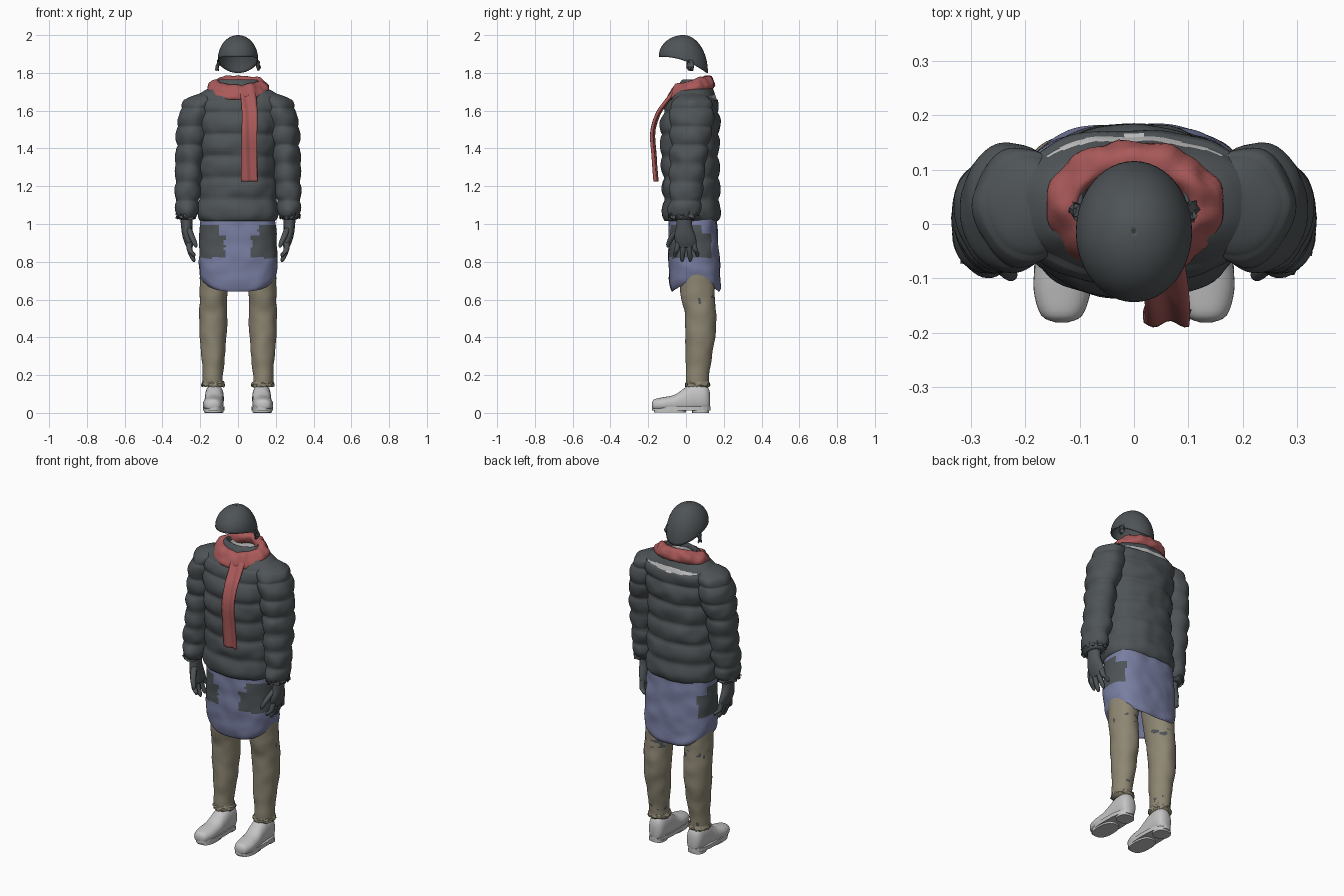
import bpy, bmesh, math, random
from mathutils import Vector, noise

random.seed(4)
cube = bpy.data.objects.get("Cube")
if cube:
    bpy.data.objects.remove(cube, do_unlink=True)


def material(name, *rgb):
    m = bpy.data.materials.new(name)
    m.use_nodes = True
    m.diffuse_color = (*rgb, 1)
    m.node_tree.nodes["Principled BSDF"].inputs["Base Color"].default_value = (*rgb, 1)
    return m


DARK = material("charcoal", .077, .088, .094)
BLUE = material("slate blue", .19, .21, .36)
TAN = material("khaki", .27, .24, .17)
RED = material("dusty red", .40, .10, .10)
PALE = material("pale grey", .55, .55, .55)


def grid(name, rows, cols, fn, mats, rule=None, wrap=True, caps=False, smooth=True, thick=0):
    """Surface from fn(u, v); u runs along the part, v runs around it."""
    bm = bmesh.new()
    n = cols if wrap else cols + 1
    vs = [[bm.verts.new(fn(i / rows, j / cols)) for j in range(n)] for i in range(rows + 1)]
    for i in range(rows):
        for j in range(cols):
            k = (j + 1) % n
            bm.faces.new((vs[i][j], vs[i][k], vs[i + 1][k], vs[i + 1][j]))
    if caps:
        bm.faces.new(vs[0])
        bm.faces.new(vs[-1])
    bmesh.ops.recalc_face_normals(bm, faces=bm.faces)
    for f in bm.faces:
        f.smooth = smooth
        if rule:
            f.material_index = int(rule(f.calc_center_median()))
    me = bpy.data.meshes.new(name)
    bm.to_mesh(me)
    bm.free()
    for m in mats:
        me.materials.append(m)
    ob = bpy.data.objects.new(name, me)
    bpy.context.collection.objects.link(ob)
    if thick:
        mod = ob.modifiers.new("thickness", "SOLIDIFY")
        mod.thickness = thick
    return ob


def along(keys, t):
    """Smooth curve through the key tuples."""
    s = t * (len(keys) - 1)
    i = min(int(s), len(keys) - 2)
    f = s - i
    a, b, c, d = (keys[max(0, min(len(keys) - 1, i + k))] for k in (-1, 0, 1, 2))
    return [q + .5 * f * (r - p + f * (2 * p - 5 * q + 4 * r - s2 + f * (3 * (q - r) + s2 - p)))
            for p, q, r, s2 in zip(a, b, c, d)]


def loft(name, keys, rows, cols, mats, power=2, puff=0, pitch=.1, top=9, wrinkle=0,
         jag=0, side=1, place=lambda x, y, z: (x, y, z), **kw):
    """Keys are (height, centre x, centre y, radius x, radius y)."""
    def fn(u, v):
        z, cx, cy, rx, ry = along(keys, u)
        a = v * math.tau
        c, s = math.cos(a), math.sin(a)
        k = (abs(c) ** power + abs(s) ** power) ** (-1 / power)
        g = 0
        if puff and z < top:
            g = puff * (abs(math.sin(math.pi * (z - keys[0][0]) / pitch)) ** .6 - .6)
        p = Vector((cx + (rx + g) * k * c, cy + (ry + g) * k * s, z))
        if wrinkle:
            g = wrinkle * noise.noise(p * 14)
            p += Vector((c, s, 0)) * g
        if jag:
            p += Vector([random.uniform(-jag, jag) for _ in "xyz"])
        x, y, z = place(*p)
        return (x * side, y, z)
    return grid(name, rows, cols, fn, mats, **kw)


# Puffer jacket, with a torn strip across the upper back
def tear(c):
    return c.y > .1 and abs(c.z - 1.672) < .014 * (1 - (c.x / .17) ** 2)


loft("jacket_body", [
    (1.015, 0, .03, .205, .145), (1.05, 0, .03, .212, .148), (1.2, 0, .028, .205, .148),
    (1.35, 0, .022, .2, .15), (1.5, 0, .02, .21, .153), (1.6, 0, .03, .225, .145),
    (1.66, 0, .038, .23, .125), (1.7, 0, .042, .19, .105), (1.73, 0, .045, .13, .088),
    (1.76, 0, .05, .105, .075), (1.75, 0, .05, .09, .062), (1.64, 0, .05, .075, .05)],
    130, 80, [DARK, PALE], power=2.2, puff=.016, pitch=.115, top=1.66, wrinkle=.008, rule=tear)
loft("shirt_collar", [(1.62, 0, .05, .07, .05), (1.7, 0, .05, .072, .052), (1.742, 0, .052, .08, .055)],
     8, 32, [PALE], wrinkle=.01, thick=.004)

# Skirt with dark side pockets
def pocket(c):
    edge = .07 + .035 * (c.z > .935) + .008 * noise.noise(c * 40)
    back = .135 - .05 * (c.z > .95)
    return .82 < c.z < .99 and abs(c.x) > edge and c.y < back


def hem(x, y, z):
    drop = max(0, (.95 - z) / .3)
    return (x, y, z + .055 * drop ** 2 * min(1, abs(x) / .2) ** 3)


loft("skirt", [(1.06, 0, .035, .195, .125), (.95, 0, .038, .202, .13), (.8, 0, .043, .207, .135),
               (.7, 0, .047, .203, .135), (.66, 0, .05, .195, .133), (.642, 0, .05, .18, .125)],
     60, 110, [BLUE, DARK], power=2.7, wrinkle=.006, place=hem, rule=pocket, thick=.005)

# Scarf: wrapped collar and hanging end
def wrap(u, v):
    a, b = u * math.tau, v * math.tau
    r = .033 * math.cos(b)
    x = (.13 + r) * math.cos(a)
    y = .03 + (.092 + r) * math.sin(a)
    z = 1.722 + .3 * (y - .03) + .036 * math.sin(b) - .5 * r
    p = Vector((x, y, z))
    return p + Vector((math.cos(a), math.sin(a), 1)) * .011 * noise.noise(p * 22)


grid("scarf_wrap", 72, 16, wrap, [RED])
TAIL = [(1.225, .058, -.167), (1.35, .058, -.176), (1.48, .06, -.184), (1.58, .062, -.158),
        (1.65, .058, -.112), (1.71, .05, -.065)]


def tail(u, v):
    z, x, y = along(TAIL, u)
    return (x + (v - .5) * .083, y + .006 * math.cos(v * 9 + u * 3), z)


grid("scarf_tail", 36, 10, tail, [RED], wrap=False, thick=.016)

# Helmet shell with a sloping rim
def dome(u, v):
    t, a = .02 + u * (math.pi / 2 - .02), v * math.tau
    y = .13 * math.sin(a)
    rim = 1.857 - .33 * y + .012 * math.cos(2 * a)
    if u > .97:
        rim -= .003
    return (.107 * math.sin(t) * math.cos(a), -.014 + y * math.sin(t), rim + (2 - rim) * math.cos(t))


grid("helmet", 24, 48, dome, [DARK], caps=False, thick=.006)
grid("helmet_crown", 1, 24, lambda u, v: (.004 * u * math.cos(v * math.tau),
     -.014 + .004 * u * math.sin(v * math.tau), 2 - .0003 * u), [DARK])

# Paired parts
for label, s in (("left", 1), ("right", -1)):
    loft(label + "_sleeve", [
        (1.025, .272, -.01, .048, .07), (1.08, .27, -.008, .06, .082), (1.2, .262, .002, .067, .088),
        (1.4, .25, .02, .077, .1), (1.52, .235, .028, .085, .112), (1.61, .215, .03, .088, .112),
        (1.665, .19, .035, .075, .09), (1.695, .165, .04, .03, .04)],
        90, 48, [DARK], puff=.013, pitch=.098, top=1.66, wrinkle=.01, side=s, caps=True)
    loft(label + "_cuff_frill", [(1.065, .272, -.01, .05, .07), (1.045, .274, -.01, .054, .08),
                                 (1.03, .275, -.01, .05, .078)],
         3, 34, [DARK], jag=.009, side=s, smooth=False)

    # Gloves
    loft(label + "_palm", [(1.06, .272, -.01, .034, .042), (.99, .272, -.01, .03, .042),
                           (.94, .268, -.006, .027, .055), (.9, .26, .0, .023, .056),
                           (.875, .256, .0, .015, .045)], 14, 20, [DARK], side=s, caps=True)
    for n, (y0, y1, z1) in {"index": (-.04, -.058, .825), "middle": (-.013, -.02, .8),
                            "ring": (.014, .022, .802), "little": (.038, .06, .828)}.items():
        loft(f"{label}_{n}_finger", [(.905, .26, y0, .015, .015), (.86, .255, (y0 + y1) / 2, .015, .015),
                                     (z1 + .015, .238, y1, .012, .012), (z1, .233, y1, .005, .005)],
             10, 10, [DARK], side=s, caps=True)
    loft(label + "_thumb", [(.98, .262, -.035, .015, .018), (.935, .245, -.072, .016, .018),
                            (.895, .228, -.092, .013, .013), (.875, .222, -.096, .005, .005)],
         10, 10, [DARK], side=s, caps=True)

    # Trousers with worn flecks at the back
    def worn(c):
        band = .575 < c.z < .625 or .15 < c.z < .22
        return band and c.y > .07 and noise.noise(c * 35) > .22

    loft(label + "_trouser", [
        (.14, .132, .062, .058, .062), (.18, .133, .06, .052, .059), (.3, .132, .068, .062, .07),
        (.42, .131, .076, .071, .08), (.52, .13, .076, .075, .083), (.59, .129, .066, .072, .088),
        (.66, .127, .06, .077, .092), (.85, .11, .05, .082, .095)],
        70, 44, [TAN, DARK], wrinkle=.005, side=s, rule=worn, caps=True)
    loft(label + "_trouser_hem", [(.165, .132, .061, .055, .06), (.15, .132, .061, .062, .066),
                                  (.138, .132, .061, .058, .062)],
         3, 30, [TAN], jag=.004, side=s, smooth=False)

    # Shoes
    loft(label + "_shoe", [
        (-.181, .133, .04, .012, .012), (-.168, .133, .042, .038, .03), (-.12, .132, .045, .053, .038),
        (-.06, .129, .05, .052, .046), (-.01, .126, .062, .05, .068), (.03, .125, .075, .05, .076),
        (.09, .125, .077, .048, .076), (.118, .125, .07, .036, .062), (.128, .125, .065, .015, .035)],
        32, 28, [PALE], power=2.3, side=s, caps=True,
        place=lambda x, z, y: (x, y, max(z, .022)))
    for n, z0, z1, y, rx, ry in (("sole", .012, .034, -.026, .057, .155),
                                 ("forefoot_tread", .002, .014, -.085, .052, .085),
                                 ("heel", 0, .014, .078, .047, .045)):
        loft(f"{label}_{n}", [(z0, .129, y, rx, ry), (z1, .129, y, rx, ry)],
             1, 32, [PALE], power=2.6, side=s, caps=True, smooth=False)

    # Frayed helmet strap ends and jacket lapel
    loft(label + "_strap_end", [(1.865, .103, .02, .006, .012), (1.84, .107, .022, .01, .018),
                                (1.815, .108, .025, .006, .016)],
         3, 10, [DARK], jag=.007, side=s, caps=True, smooth=False)
